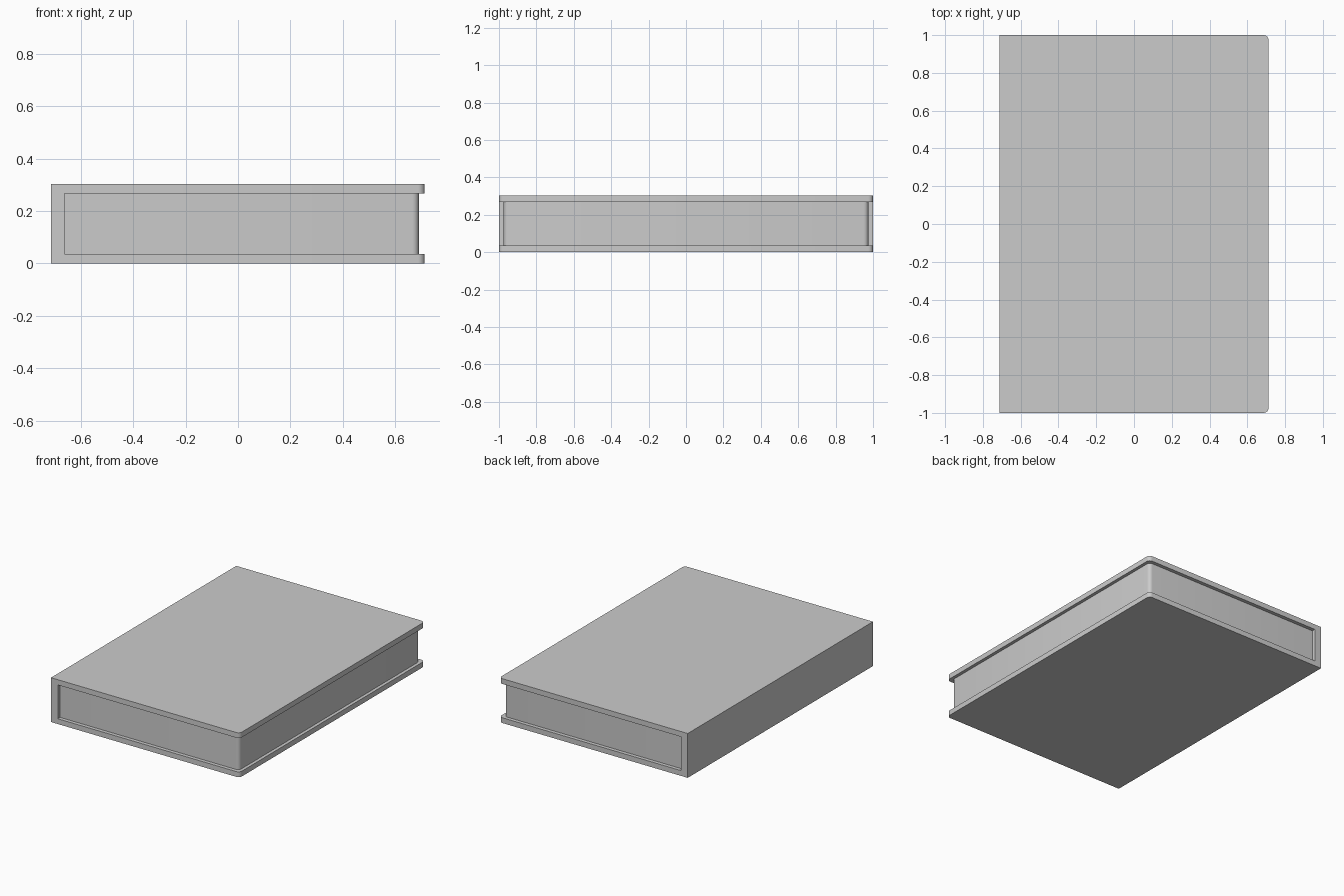
import bpy
import bmesh

default = bpy.data.objects.get("Cube")
if default:
    bpy.data.objects.remove(default, do_unlink=True)

# One plain grey for the whole book
GREY = (0.6, 0.6, 0.6, 1.0)
grey = bpy.data.materials.new("plain grey")
grey.use_nodes = True
grey.diffuse_color = GREY
grey.node_tree.nodes["Principled BSDF"].inputs["Base Color"].default_value = GREY

HEIGHT = 0.303
BOARD = 0.036
BACK, HINGE, EDGE = -0.713, -0.662, 0.712


def slab(name, x0, x1, half_y, z0, z1, radius=0.0):
    """Box whose two upright edges on the +x side may be rounded."""
    bm = bmesh.new()
    bmesh.ops.create_cube(bm, size=1)
    for v in bm.verts:
        v.co.x = x1 if v.co.x > 0 else x0
        v.co.y = half_y if v.co.y > 0 else -half_y
        v.co.z = z1 if v.co.z > 0 else z0
    if radius:
        corners = [e for e in bm.edges
                   if all(v.co.x == e.verts[0].co.x and v.co.x > 0 for v in e.verts)
                   and e.verts[0].co.y == e.verts[1].co.y]
        bmesh.ops.bevel(bm, geom=corners, offset=radius, segments=4,
                        profile=0.5, affect="EDGES")
    mesh = bpy.data.meshes.new(name)
    bm.to_mesh(mesh)
    bm.free()
    mesh.materials.append(grey)
    obj = bpy.data.objects.new(name, mesh)
    bpy.context.collection.objects.link(obj)
    bpy.ops.object.select_all(action="DESELECT")
    obj.select_set(True)
    bpy.context.view_layer.objects.active = obj
    bpy.ops.object.shade_smooth_by_angle()
    return obj


# Cover boards, rounded at the opening corners
slab("bottom_cover", BACK, EDGE, 1.0, 0, BOARD, 0.025)
slab("top_cover", BACK, EDGE, 1.0, HEIGHT - BOARD, HEIGHT, 0.025)

# Flat spine joining the boards
slab("spine", BACK, HINGE, 1.0, BOARD, HEIGHT - BOARD)

# Page block, set in from the covers
slab("pages", HINGE, 0.69, 0.975, BOARD, HEIGHT - BOARD, 0.025)
